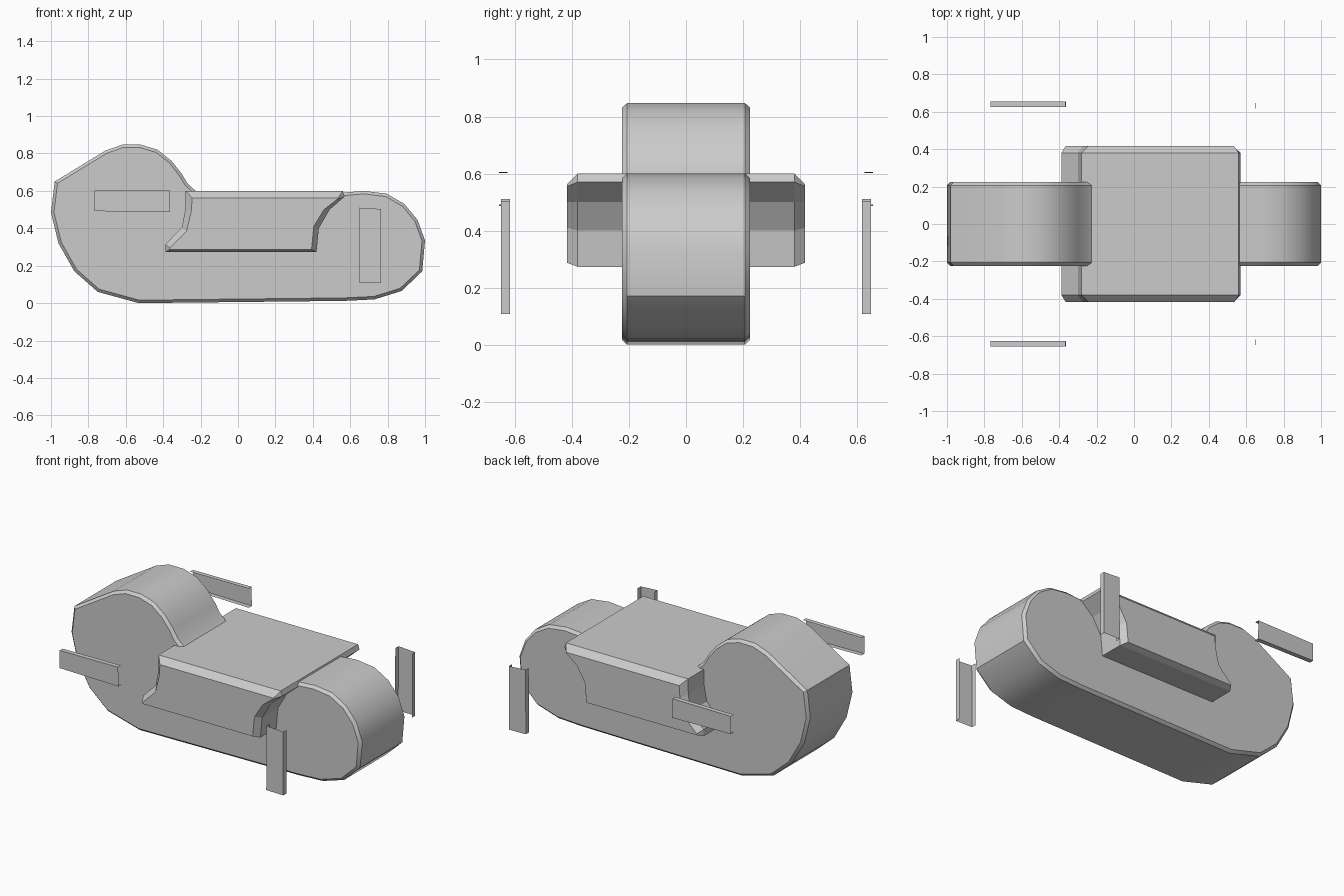
import bpy, bmesh, math

if "Cube" in bpy.data.objects:
    bpy.data.objects.remove(bpy.data.objects["Cube"])


def make_object(name, bm):
    mesh = bpy.data.meshes.new(name)
    bm.to_mesh(mesh)
    bm.free()
    obj = bpy.data.objects.new(name, mesh)
    bpy.context.collection.objects.link(obj)
    return obj


def smooth(obj, degrees):
    bpy.ops.object.select_all(action='DESELECT')
    obj.select_set(True)
    bpy.context.view_layer.objects.active = obj
    bpy.ops.object.shade_smooth_by_angle(angle=math.radians(degrees))


def loft(name, rings):
    """Closed solid through (y, [(x, z), ...]) outlines."""
    bm = bmesh.new()
    loops = [[bm.verts.new((x, y, z)) for x, z in pts] for y, pts in rings]
    n = len(loops[0])
    for a, b in zip(loops, loops[1:]):
        for i in range(n):
            j = (i + 1) % n
            bm.faces.new((a[i], a[j], b[j], b[i]))
    bm.faces.new(loops[0])
    bm.faces.new(loops[-1])
    bmesh.ops.recalc_face_normals(bm, faces=bm.faces)
    return make_object(name, bm)


def inset(pts, d):
    """Offset a clockwise outline inwards by d."""
    out = []
    for i, (x, z) in enumerate(pts):
        (px, pz), (qx, qz) = pts[i - 1], pts[(i + 1) % len(pts)]
        l1, l2 = math.hypot(x - px, z - pz), math.hypot(qx - x, qz - z)
        n1 = ((z - pz) / l1, (px - x) / l1)
        n2 = ((qz - z) / l2, (x - qx) / l2)
        k = d / (1 + n1[0] * n2[0] + n1[1] * n2[1])
        out.append((x + (n1[0] + n2[0]) * k, z + (n1[1] + n2[1]) * k))
    return out


# Main body: high rounded tail, low rounded nose
body = [(-0.98, 0.65), (-0.71, 0.815), (-0.62, 0.847), (-0.52, 0.847),
        (-0.43, 0.82), (-0.355, 0.76), (-0.30, 0.69), (-0.27, 0.64),
        (-0.225, 0.598), (0.55, 0.59), (0.675, 0.60), (0.795, 0.585),
        (0.89, 0.53), (0.96, 0.445), (1.0, 0.335), (0.985, 0.17),
        (0.875, 0.065), (0.73, 0.02), (0.57, 0.012), (-0.53, 0.0),
        (-0.75, 0.06), (-0.875, 0.17), (-0.96, 0.32), (-1.0, 0.485)]
body_in = inset(body, 0.016)
smooth(loft("body", [(-0.224, body_in), (-0.207, body),
                     (0.207, body), (0.224, body_in)]), 30)

# Wider middle section with chamfered side panels
outer = [(-0.28, 0.60), (0.56, 0.60), (0.57, 0.57), (0.49, 0.50), (0.432, 0.40),
         (0.42, 0.273), (-0.388, 0.273), (-0.388, 0.315), (-0.30, 0.405), (-0.282, 0.50)]
inner = [(-0.245, 0.563), (0.535, 0.563), (0.53, 0.555), (0.46, 0.50), (0.405, 0.41),
         (0.393, 0.287), (-0.365, 0.287), (-0.365, 0.295), (-0.275, 0.385), (-0.25, 0.49)]
loft("middle_section", [(-0.417, inner), (-0.38, outer), (0.38, outer), (0.417, inner)])


# Detached thin channels: an outer plate with two lips turned inwards
def channel(name, corners, side, y_out, y_in):
    bm = bmesh.new()
    (a, b), (c, d) = corners
    path = [(a, y_in), (a, y_out), (c, y_out), (c, y_in)]
    ends = [(b, y_in), (b, y_out), (d, y_out), (d, y_in)]
    va = [bm.verts.new((p[0], side * y, p[1])) for p, y in path]
    vb = [bm.verts.new((p[0], side * y, p[1])) for p, y in ends]
    for i in range(3):
        bm.faces.new((va[i], va[i + 1], vb[i + 1], vb[i]))
    bmesh.ops.recalc_face_normals(bm, faces=bm.faces)
    make_object(name, bm)


for side, tag in ((-1, "right"), (1, "left")):
    channel("front_channel_" + tag,
            (((0.648, 0.11), (0.65, 0.51)), ((0.765, 0.108), (0.765, 0.503))),
            side, 0.648, 0.617)
    channel("rear_channel_" + tag,
            (((-0.768, 0.602), (-0.366, 0.605)), ((-0.768, 0.492), (-0.363, 0.486))),
            side, 0.655, 0.626)
